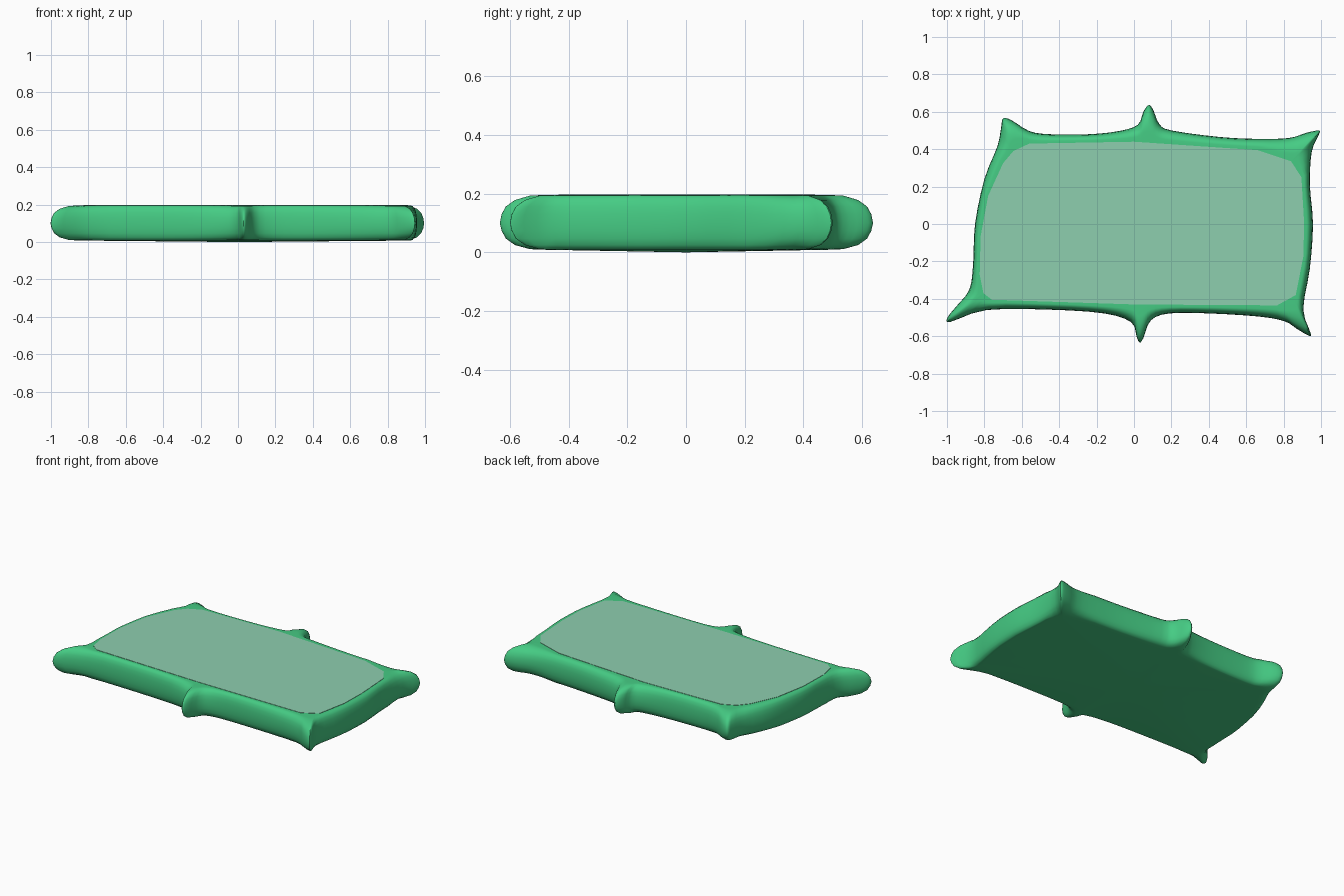
import bpy, bmesh, math
from mathutils import Vector

if "Cube" in bpy.data.objects:
    bpy.data.objects.remove(bpy.data.objects["Cube"])

# Outer silhouette of the stretched hide (x, y), clockwise from the back-left corner
OUTER = [(-.70, .565), (-.655, .555), (-.56, .497), (-.45, .48), (-.24, .48), (-.08, .497),
         (.02, .53), (.05, .60), (.08, .637), (.105, .605), (.135, .535), (.20, .50),
         (.46, .465), (.67, .455), (.83, .46), (.92, .487), (.99, .50), (.985, .47),
         (.95, .385), (.94, .21), (.957, 0), (.94, -.24), (.905, -.455), (.945, -.585),
         (.93, -.595), (.87, -.56), (.805, -.52), (.67, -.495), (.40, -.478), (.19, -.478),
         (.09, -.515), (.05, -.61), (.03, -.634), (.013, -.60), (-.015, -.525), (-.16, -.478),
         (-.45, -.458), (-.79, -.46), (-.98, -.523), (-.997, -.50), (-.95, -.44),
         (-.88, -.35), (-.86, -.21), (-.85, 0), (-.80, .24), (-.73, .417), (-.71, .52)]
# Pale flat panel on the top
PANEL = [(-.56, .43), (0, .44), (.66, .395), (.84, .335), (.895, .25), (.91, 0), (.905, -.175),
         (.865, -.38), (.765, -.435), (0, -.43), (-.76, -.405), (-.805, -.37), (-.825, -.27),
         (-.82, -.065), (-.78, .15), (-.70, .325), (-.645, .39)]
# Rim section: (fraction from panel edge to silhouette, z)
SECTION = [(0, .195), (.3, .195), (.5, .193), (.75, .178), (.9, .156), (.97, .13), (1, .1),
           (.97, .073), (.9, .047), (.75, .025), (.5, .011), (.3, .009), (0, .008)]


def smooth_loop(pts, n=3):
    """Closed Catmull-Rom curve through the points."""
    p = [Vector(q) for q in pts]
    out = []
    for i in range(len(p)):
        a, b, c, d = (p[(i + k) % len(p)] for k in (-1, 0, 1, 2))
        for s in range(n):
            t = s / n
            out.append(.5 * (2 * b + (c - a) * t + (2 * a - 5 * b + 4 * c - d) * t * t
                             + (3 * b - a - 3 * c + d) * t ** 3))
    return out


def nearest(q, poly):
    """Closest point to q on a closed polygon."""
    best = None
    for i in range(len(poly)):
        a, b = Vector(poly[i - 1]), Vector(poly[i])
        t = max(0, min(1, (q - a).dot(b - a) / (b - a).length_squared))
        r = a.lerp(b, t)
        if best is None or (r - q).length < (best - q).length:
            best = r
    return best


def finish(bm, name, color):
    bmesh.ops.remove_doubles(bm, verts=bm.verts[:], dist=.0005)
    bmesh.ops.recalc_face_normals(bm, faces=bm.faces[:])
    me = bpy.data.meshes.new(name)
    bm.to_mesh(me)
    bm.free()
    ob = bpy.data.objects.new(name, me)
    bpy.context.collection.objects.link(ob)
    mat = bpy.data.materials.new(name + "_color")
    mat.diffuse_color = color
    mat.use_nodes = True
    mat.node_tree.nodes["Principled BSDF"].inputs["Base Color"].default_value = mat.diffuse_color
    me.materials.append(mat)
    bpy.ops.object.select_all(action='DESELECT')
    bpy.context.view_layer.objects.active = ob
    ob.select_set(True)
    bpy.ops.object.shade_smooth_by_angle(angle=math.radians(50))
    return ob


# Hide body: rings lofted around the rim, closed with fans above and below
bm = bmesh.new()
outer = smooth_loop(OUTER)
inner = [nearest(q, PANEL) for q in outer]
rings = [[bm.verts.new((*i.lerp(o, t), z)) for i, o in zip(inner, outer)] for t, z in SECTION]
count = len(outer)
for r0, r1 in zip(rings, rings[1:]):
    for i in range(count):
        j = (i + 1) % count
        bm.faces.new((r0[i], r0[j], r1[j], r1[i]))
for ring, z in ((rings[0], .195), (rings[-1], 0)):
    hub = bm.verts.new((0, 0, z))
    for i in range(count):
        bm.faces.new((ring[i], ring[(i + 1) % count], hub))
finish(bm, "hide_body", (.06, .60, .23, 1))

# Flat top panel: thin plate sunk into the hide
bm = bmesh.new()
face = bm.faces.new([bm.verts.new((x, y, .197)) for x, y in PANEL])
ext = bmesh.ops.extrude_face_region(bm, geom=[face])
for v in ext["geom"]:
    if isinstance(v, bmesh.types.BMVert):
        v.co.z = .192
finish(bm, "top_panel", (.27, .62, .43, 1))
